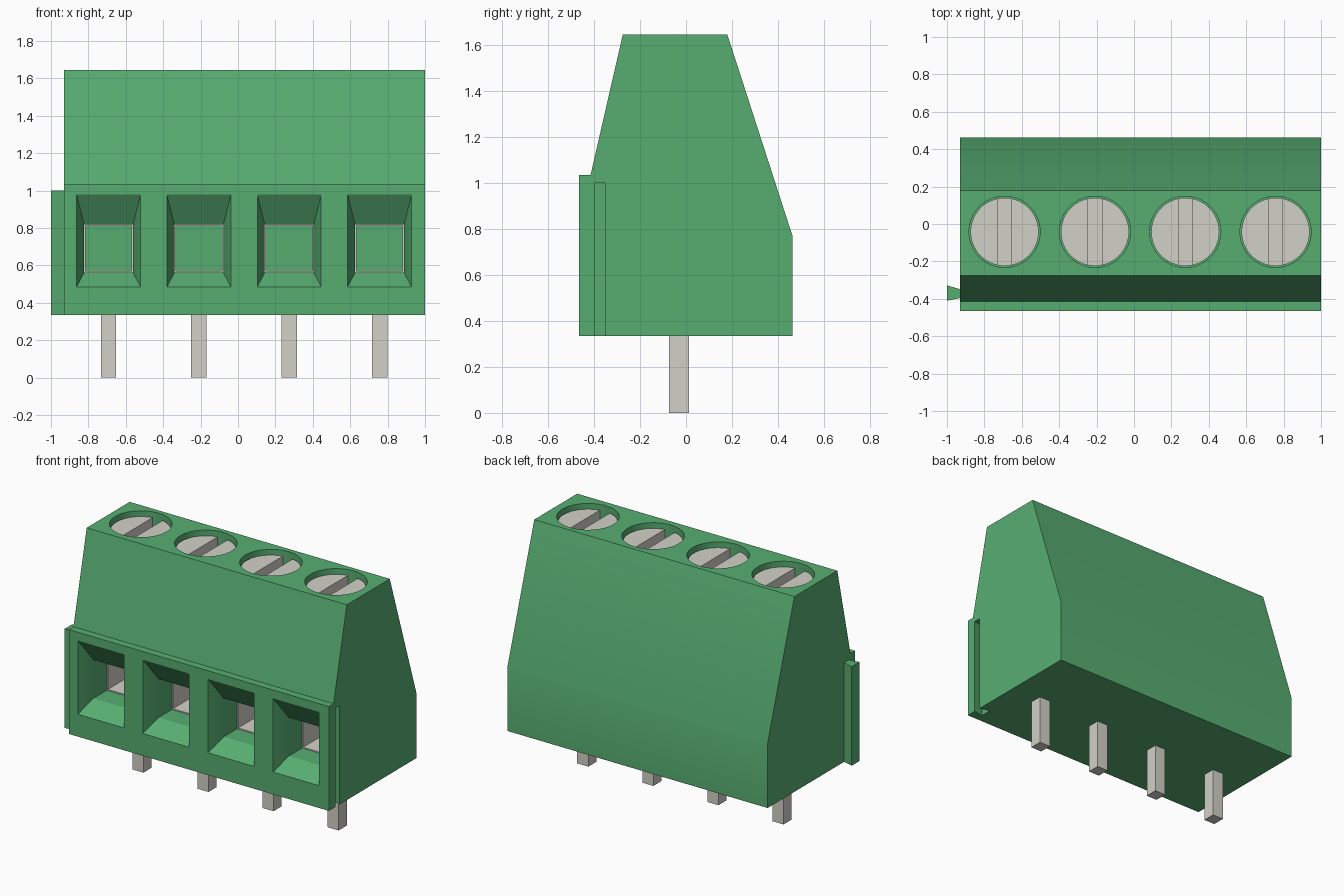
import bpy, bmesh, math

cube = bpy.data.objects.get("Cube")
if cube:
    bpy.data.objects.remove(cube, do_unlink=True)


def material(name, rgb):
    m = bpy.data.materials.new(name)
    m.use_nodes = True
    m.diffuse_color = (*rgb, 1)
    bsdf = next(n for n in m.node_tree.nodes if n.type == 'BSDF_PRINCIPLED')
    bsdf.inputs["Base Color"].default_value = (*rgb, 1)
    return m


GREEN = material("green plastic", (0.095, 0.42, 0.167))
METAL = material("grey metal", (0.645, 0.638, 0.572))

XS = [-0.692 + 0.483 * i for i in range(4)]   # the four terminals
SCREW_Y, FRONT, BASE = -0.042, -0.465, 0.335


def loft(bm, rings, closed=False):
    """Skin matching rings; cap the ends, or join last to first if closed."""
    vs = [[bm.verts.new(p) for p in r] for r in rings]
    n = len(vs[0])
    pairs = list(zip(vs, vs[1:])) + ([(vs[-1], vs[0])] if closed else [])
    for a, b in pairs:
        for i in range(n):
            j = (i + 1) % n
            bm.faces.new((a[i], a[j], b[j], b[i]))
    if not closed:
        bm.faces.new(vs[0])
        bm.faces.new(vs[-1])


def rect_y(x, y, z, hx, hz):
    return [(x + sx * hx, y, z + sz * hz)
            for sx, sz in ((-1, -1), (1, -1), (1, 1), (-1, 1))]


def plan(points, z):
    return [(x, y, z) for x, y in points]


def box(bm, x0, x1, y0, y1, z0, z1):
    pts = [(x0, y0), (x1, y0), (x1, y1), (x0, y1)]
    loft(bm, [plan(pts, z0), plan(pts, z1)])


def circle(x, y, r, n=64):
    return [(x + r * math.cos(2 * math.pi * i / n),
             y + r * math.sin(2 * math.pi * i / n)) for i in range(n)]


def finish(bm, name, mat):
    bmesh.ops.recalc_face_normals(bm, faces=bm.faces)
    me = bpy.data.meshes.new(name)
    bm.to_mesh(me)
    bm.free()
    me.materials.append(mat)
    ob = bpy.data.objects.new(name, me)
    bpy.context.collection.objects.link(ob)
    return ob


def activate(ob):
    bpy.ops.object.select_all(action='DESELECT')
    ob.select_set(True)
    bpy.context.view_layer.objects.active = ob


def cut(ob, cutter):
    cutter.hide_render = True
    mod = ob.modifiers.new("cut", 'BOOLEAN')
    mod.operation, mod.solver, mod.object = 'DIFFERENCE', 'EXACT', cutter
    activate(ob)
    bpy.ops.object.modifier_apply(modifier=mod.name)
    bpy.data.objects.remove(cutter, do_unlink=True)


def smooth(ob):
    activate(ob)
    bpy.ops.object.shade_smooth_by_angle(angle=math.radians(25))


# Housing: side profile extruded along x
profile = [(FRONT, BASE), (0.463, BASE), (0.463, 0.77), (0.18, 1.645),
           (-0.275, 1.645), (-0.415, 1.035), (FRONT, 1.035)]
bm = bmesh.new()
loft(bm, [[(x, y, z) for y, z in profile] for x in (-0.93, 1.0)])
housing = finish(bm, "housing", GREEN)

# Cutters: wire funnels, screw wells and the dovetail groove
bm = bmesh.new()
for x in XS:
    loft(bm, [rect_y(x, FRONT - 0.05, 0.732, 0.171, 0.247),
              rect_y(x, FRONT, 0.732, 0.171, 0.247),
              rect_y(x, FRONT + 0.11, 0.69, 0.131, 0.129),
              rect_y(x, 0.135, 0.69, 0.131, 0.129)])
    well = circle(x, SCREW_Y, 0.19)
    loft(bm, [plan(well, 1.45), plan(well, 1.7)])
groove = [(1.03, -0.397), (1.03, -0.35), (1.0, -0.35),
          (0.93, -0.33), (0.93, -0.41), (1.0, -0.397)]
loft(bm, [plan(groove, 0.3), plan(groove, 1.0)])
cut(housing, finish(bm, "housing_cutter", GREEN))
smooth(housing)

# Dovetail rib on the opposite side
rib = [(-0.925, -0.395), (-0.925, -0.35), (-1.0, -0.328), (-1.0, -0.41)]
bm = bmesh.new()
loft(bm, [plan(rib, BASE), plan(rib, 1.0)])
finish(bm, "dovetail_rib", GREEN)

for k, x in enumerate(XS, 1):
    # Slotted screw, sunk in its well
    bm = bmesh.new()
    head = circle(x, SCREW_Y, 0.182)
    loft(bm, [plan(head, 1.44), plan(head, 1.61)])
    screw = finish(bm, f"screw_{k}", METAL)
    bm = bmesh.new()
    box(bm, x - 0.037, x + 0.037, SCREW_Y - 0.3, SCREW_Y + 0.3, 1.53, 1.7)
    cut(screw, finish(bm, "slot_cutter", METAL))
    smooth(screw)

    # Thin metal sleeve lining the wire opening
    bm = bmesh.new()
    y0, y1 = FRONT + 0.25, 0.14
    loft(bm, [rect_y(x, y0, 0.69, 0.133, 0.131),
              rect_y(x, y1, 0.69, 0.133, 0.131),
              rect_y(x, y1, 0.69, 0.123, 0.121),
              rect_y(x, y0, 0.69, 0.123, 0.121)], closed=True)
    finish(bm, f"clamp_sleeve_{k}", METAL)

    # Solder pin
    bm = bmesh.new()
    box(bm, x - 0.041, x + 0.041, -0.073, 0.013, 0, BASE + 0.01)
    finish(bm, f"pin_{k}", METAL)
